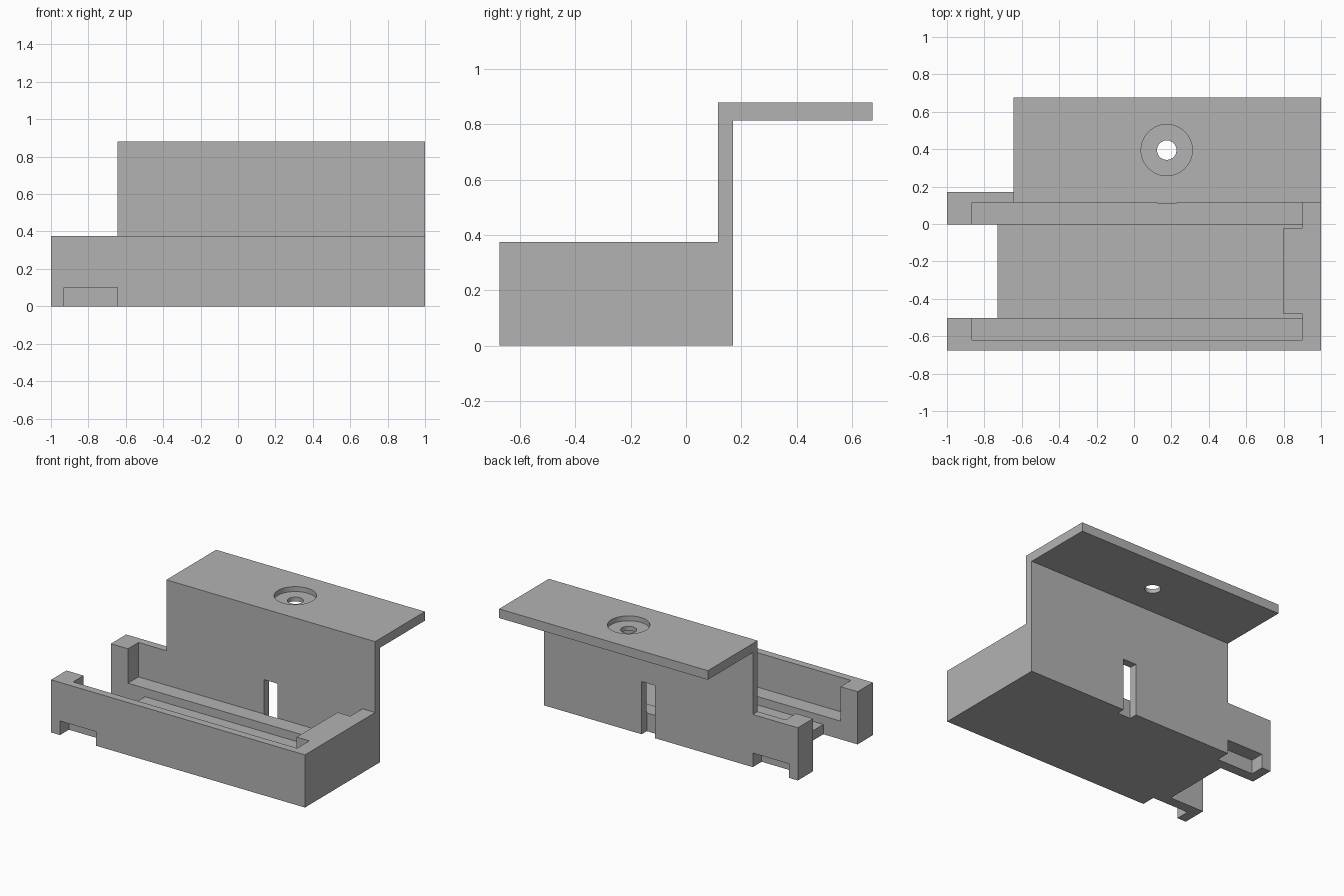
import bpy
import bmesh

cube = bpy.data.objects.get("Cube")
if cube:
    bpy.data.objects.remove(cube, do_unlink=True)

grey = bpy.data.materials.new("plain_grey")
grey.use_nodes = True
COLOUR = (0.45, 0.45, 0.45, 1)
grey.diffuse_color = COLOUR
grey.node_tree.nodes["Principled BSDF"].inputs["Base Color"].default_value = COLOUR

# Main levels
BACK, FRONT, WALL = 0.17, -0.675, 0.115
MID = (BACK + FRONT) / 2
RIM, LEDGE, FLOOR = 0.375, 0.13, 0.07
TOP, PLATE_UNDER = 0.88, 0.815
OVER = 0.1  # how far cutters overshoot


def finish(bm, name):
    bmesh.ops.recalc_face_normals(bm, faces=bm.faces)
    mesh = bpy.data.meshes.new(name)
    bm.to_mesh(mesh)
    bm.free()
    mesh.materials.append(grey)
    obj = bpy.data.objects.new(name, mesh)
    bpy.context.collection.objects.link(obj)
    return obj


def box(name, xs, ys, zs):
    bm = bmesh.new()
    bmesh.ops.create_cube(bm, size=1)
    for v in bm.verts:
        v.co = [r[0] if c < 0 else r[1] for c, r in zip(v.co, (xs, ys, zs))]
    return finish(bm, name)


def cylinder(name, x, y, radius, z0, z1):
    bm = bmesh.new()
    bmesh.ops.create_cone(bm, cap_ends=True, segments=64, radius1=radius,
                          radius2=radius, depth=z1 - z0)
    bmesh.ops.translate(bm, verts=bm.verts, vec=(x, y, (z0 + z1) / 2))
    return finish(bm, name)


def extrude_x(name, profile, x0, x1):
    bm = bmesh.new()
    face = bm.faces.new([bm.verts.new((x0, y, z)) for y, z in profile])
    moved = bmesh.ops.extrude_face_region(bm, geom=[face])["geom"]
    verts = [g for g in moved if isinstance(g, bmesh.types.BMVert)]
    bmesh.ops.translate(bm, verts=verts, vec=(x1 - x0, 0, 0))
    return finish(bm, name)


def combine(target, tool, operation):
    mod = target.modifiers.new(operation.title(), "BOOLEAN")
    mod.object, mod.operation, mod.solver = tool, operation, "EXACT"
    with bpy.context.temp_override(object=target, active_object=target):
        bpy.ops.object.modifier_apply(modifier=mod.name)
    bpy.data.objects.remove(tool, do_unlink=True)


def around_mid(half):
    return MID - half, MID + half


# Tray block joined to the upright wall and overhanging plate
holder = box("mounting_holder", (-1, 1), (FRONT, BACK), (0, RIM))
bracket = extrude_x("bracket", [(WALL, 0.3), (BACK, 0.3), (BACK, PLATE_UNDER),
                                (0.675, PLATE_UNDER), (0.675, TOP), (WALL, TOP)],
                    -0.645, 1)
combine(holder, bracket, "UNION")

cutters = [
    # Wide pocket down to the side ledges, leaving the end block standing
    extrude_x("pocket", [(y, z) for y, z in (
        (MID - 0.3675, LEDGE), (MID + 0.3675, LEDGE),
        (MID + 0.3675, RIM + 0.05), (MID - 0.3675, RIM + 0.05))], -0.865, 0.8),
    # Deeper channel between the ledges
    box("channel", (-0.8, 0.8), around_mid(0.25), (FLOOR, RIM + OVER)),
    # Opening at the left end between the two arms
    box("arm_gap", (-1 - OVER, -0.73), around_mid(0.25), (-OVER, RIM + OVER)),
    # Cable slot in the rear wall
    box("rear_slot", (0.126, 0.23), (WALL - 0.003, BACK + OVER), (-OVER, RIM)),
    # Screw hole with counterbore
    cylinder("counterbore", 0.175, 0.395, 0.137, TOP - 0.035, TOP + OVER),
    cylinder("screw_hole", 0.175, 0.395, 0.052, PLATE_UNDER - OVER, TOP + OVER),
]
for side in (-1, 1):
    # Pocket corners and channel returns beside the end block
    for name, inner, outer, bottom in (("pocket_corner", 0.25, 0.3675, LEDGE),
                                       ("channel_return", 0.23, 0.25, FLOOR)):
        ys = sorted((MID + side * inner, MID + side * outer))
        cutters.append(box(name, (0.79, 0.9), ys, (bottom, RIM + 0.05)))
    # Notch under each arm, open to the outside
    ys = sorted((MID + side * 0.3225, MID + side * 0.6))
    cutters.append(box("arm_notch", (-0.93, -0.645), ys, (-OVER, 0.1)))

for cutter in cutters:
    combine(holder, cutter, "DIFFERENCE")

# Merge flat areas and keep edges crisp
bm = bmesh.new()
bm.from_mesh(holder.data)
bmesh.ops.remove_doubles(bm, verts=bm.verts, dist=0.0002)
bmesh.ops.dissolve_limit(bm, angle_limit=0.002, verts=bm.verts, edges=bm.edges)
bm.to_mesh(holder.data)
bm.free()

bpy.ops.object.select_all(action="DESELECT")
holder.select_set(True)
bpy.context.view_layer.objects.active = holder
bpy.ops.object.shade_smooth_by_angle()
